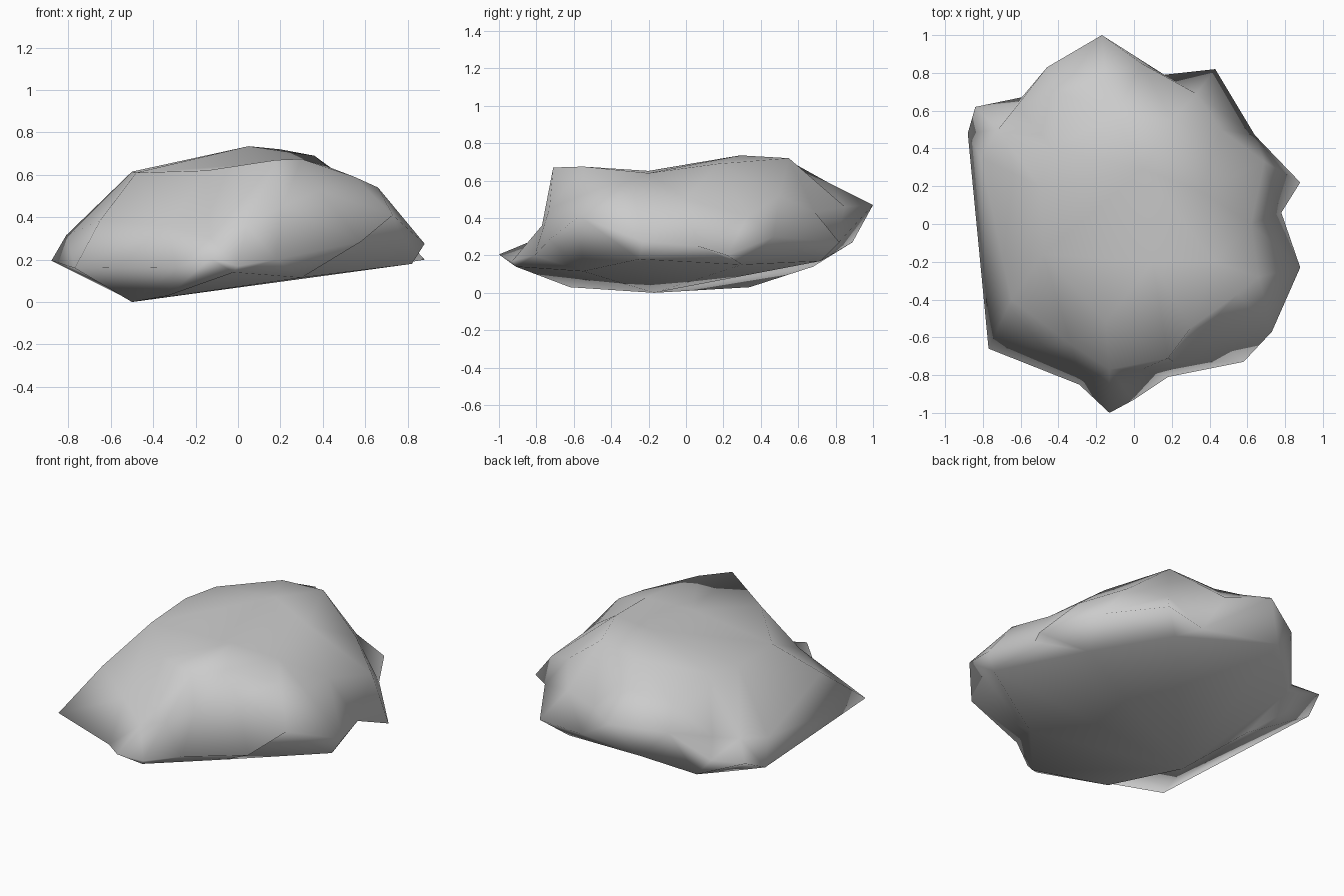
import bpy, bmesh, math

if "Cube" in bpy.data.objects:
    bpy.data.objects.remove(bpy.data.objects["Cube"])

N = 18  # columns around the boulder, counter-clockwise from the back

# Widest outline: toe at the front, ledge at back left, horns at the right
rim = [(-.17, 1.0, .47), (-.46, .83, .43), (-.62, .64, .23), (-.84, .62, .26),
       (-.88, .48, .195), (-.77, -.66, .16), (-.29, -.85, .165), (-.13, -1.0, .205),
       (.0, -.93, .17), (.18, -.81, .2), (.58, -.73, .285), (.73, -.57, .41),
       (.88, -.23, .275), (.78, .06, .25), (.88, .22, .2), (.64, .47, .3),
       (.43, .82, .27), (.16, .79, .24)]

# Shoulder above the outline, with a ridge at the front right
shoulder = [(-.15, .76, .59), (-.4, .7, .54), (-.62, .625, .37), (-.72, .5, .34),
            (-.81, .35, .315), (-.65, -.4, .385), (-.33, -.64, .36), (-.13, -.77, .3),
            (.04, -.77, .36), (.21, -.73, .45), (.38, -.55, .525), (.55, -.37, .59),
            (.66, -.28, .54), (.62, 0, .5), (.69, .33, .41), (.46, .5, .52),
            (.33, .69, .43), (.04, .85, .46)]

# Crown edge and tilted underside, with the column each point hangs from
crown_cols = [0, 2, 4, 5, 6, 8, 10, 12, 14, 16]
crown = [(-.1, .58, .69), (-.43, .4, .63), (-.5, .2, .615), (-.48, -.16, .61),
         (-.15, -.52, .62), (.18, -.71, .67), (.3, -.55, .675), (.42, -.2, .64),
         (.36, .17, .69), (.2, .55, .72)]
under_cols = [0, 2, 4, 5, 6, 8, 10, 12, 14, 16]
under = [(-.31, .89, .27), (-.55, .68, .14), (-.55, .34, .03), (-.5, -.17, 0),
         (-.33, -.62, .03), (-.02, -.91, .14), (.3, -.55, .115), (.82, -.25, .18),
         (.59, .3, .15), (.3, .72, .17)]

bm = bmesh.new()
R, S, C, U = [[bm.verts.new(p) for p in ring] for ring in (rim, shoulder, crown, under)]


def bridge(fine, coarse, cols):
    """Join a full ring to a ring with fewer points."""
    n = len(coarse)
    for k in range(n):
        p, q = coarse[k], coarse[(k + 1) % n]
        c0, c1 = cols[k], cols[k + 1] if k + 1 < n else N
        mid = (c0 + c1 + 1) // 2
        for i in range(c0, c1):
            bm.faces.new((p if i < mid else q, fine[i], fine[(i + 1) % N]))
        bm.faces.new((p, fine[mid % N], q))


def fan(centre, ring):
    for a, b in zip(ring, ring[1:]):
        bm.faces.new((centre, a, b))


# Sides
for i in range(N):
    j = (i + 1) % N
    bm.faces.new((R[i], R[j], S[j], S[i]))
bridge(S, C, crown_cols)
bridge(R, U, under_cols)

# Top: a high point at the back and a shallow dip at the front
peak = bm.verts.new((.05, .29, .735))
dip = bm.verts.new((.1, -.2, .652))
fan(peak, C[7:] + C[:4])
fan(dip, C[3:8])
bm.faces.new((peak, C[3], dip))
bm.faces.new((peak, dip, C[7]))

# Underside, spreading from the point that touches the ground
fan(U[3], U[4:] + U[:3])

bmesh.ops.triangulate(bm, faces=bm.faces[:])
bmesh.ops.recalc_face_normals(bm, faces=bm.faces[:])
mesh = bpy.data.meshes.new("boulder")
bm.to_mesh(mesh)
bm.free()
boulder = bpy.data.objects.new("boulder", mesh)
bpy.context.collection.objects.link(boulder)
bpy.context.view_layer.objects.active = boulder
boulder.select_set(True)
bpy.ops.object.shade_smooth_by_angle(angle=math.radians(120))
